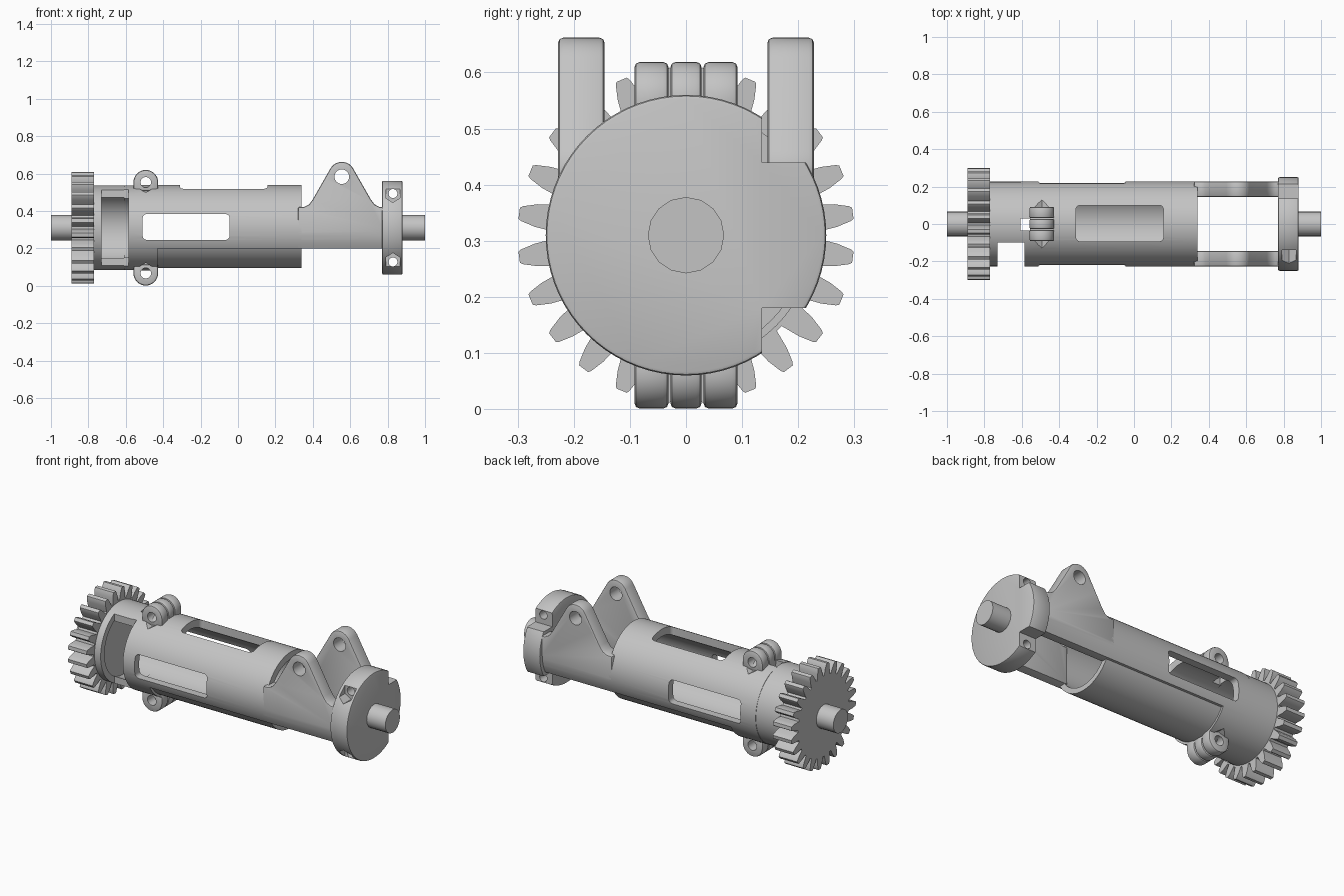
import bpy, bmesh, math
from mathutils import Vector

if "Cube" in bpy.data.objects:
    bpy.data.objects.remove(bpy.data.objects["Cube"], do_unlink=True)

AXIS_Z = 0.31
gray = bpy.data.materials.new("plain_gray")
gray.use_nodes = True
gray.diffuse_color = (0.55, 0.55, 0.55, 1)
gray.node_tree.nodes["Principled BSDF"].inputs["Base Color"].default_value = gray.diffuse_color


def arc(cx, cy, r, a0, a1, n):
    angles = [math.radians(a0 + (a1 - a0) * i / n) for i in range(n + 1)]
    return [(cx + r * math.cos(a), cy + r * math.sin(a)) for a in angles]


def circle(cx, cy, r, n=64, start=0):
    return arc(cx, cy, r, start, start + 360, n)[:-1]


def rect(x0, x1, y0, y1, r=0):
    if r == 0:
        return [(x0, y0), (x1, y0), (x1, y1), (x0, y1)]
    return (arc(x1 - r, y1 - r, r, 0, 90, 5) + arc(x0 + r, y1 - r, r, 90, 180, 5)
            + arc(x0 + r, y0 + r, r, 180, 270, 5) + arc(x1 - r, y0 + r, r, 270, 360, 5))


def prism(name, pts, axis, lo, hi):
    """Extrude a 2D profile along x (profile y,z), y (profile x,z) or z (profile x,y)."""
    place = {"x": lambda a, b, d: Vector((d, a, b)),
             "y": lambda a, b, d: Vector((a, d, b)),
             "z": lambda a, b, d: Vector((a, b, d))}[axis]
    bm = bmesh.new()
    ends = [[bm.verts.new(place(a, b, d)) for a, b in pts] for d in (lo, hi)]
    bm.faces.new(ends[0])
    bm.faces.new(ends[1])
    for i in range(len(pts)):
        j = (i + 1) % len(pts)
        bm.faces.new((ends[0][i], ends[0][j], ends[1][j], ends[1][i]))
    bmesh.ops.recalc_face_normals(bm, faces=bm.faces)
    mesh = bpy.data.meshes.new(name)
    bm.to_mesh(mesh)
    bm.free()
    mesh.materials.append(gray)
    obj = bpy.data.objects.new(name, mesh)
    bpy.context.collection.objects.link(obj)
    return obj


def activate(obj):
    bpy.ops.object.select_all(action="DESELECT")
    obj.select_set(True)
    bpy.context.view_layer.objects.active = obj


def combine(obj, other, operation="DIFFERENCE"):
    activate(obj)
    mod = obj.modifiers.new("bool", "BOOLEAN")
    mod.operation, mod.solver, mod.object = operation, "EXACT", other
    bpy.ops.object.modifier_apply(modifier=mod.name)
    bpy.data.objects.remove(other, do_unlink=True)


def cut(obj, pts, axis, lo, hi):
    combine(obj, prism("cutter", pts, axis, lo, hi))


def soften(obj, width):
    activate(obj)
    mod = obj.modifiers.new("bevel", "BEVEL")
    mod.width, mod.segments, mod.limit_method = width, 2, "ANGLE"
    mod.angle_limit = math.radians(50)
    bpy.ops.object.modifier_apply(modifier=mod.name)


def finish(obj):
    activate(obj)
    bpy.ops.object.shade_smooth_by_angle(angle=math.radians(30))


def ring(r, **kw):
    return circle(0, AXIS_Z, r, **kw)


# Gear with 24 tapered teeth
gear_pts = []
for i in range(24):
    mid = math.radians(i * 15 + 7.5)
    for r, half in ((0.235, 0.105), (0.27, 0.075), (0.295, 0.045), (0.3, 0.033),
                    (0.3, -0.033), (0.295, -0.045), (0.27, -0.075), (0.235, -0.105)):
        gear_pts.append((r * math.cos(mid - half), AXIS_Z + r * math.sin(mid - half)))
gear = prism("gear", gear_pts, "x", -0.89, -0.77)
finish(gear)

# Shaft stubs at both ends
for name, lo, hi in (("gear_shaft", -1, -0.88), ("end_shaft", 0.87, 1)):
    finish(prism(name, ring(0.068, n=16), "x", lo, hi))

# Collar behind the gear, hollow with an open slot at the front
collar = prism("collar", ring(0.226), "x", -0.775, -0.606)
cut(collar, ring(0.19), "x", -0.74, -0.5)
slot = rect(-0.73, -0.585, -0.5, -0.1)
cut(collar, slot, "z", 0, 0.7)
finish(collar)

# Main barrel with a smaller lower shell
barrel = prism("barrel", ring(0.228), "x", -0.61, 0.34)
lower = prism("lower_relief", rect(-0.4, 0.4, -0.1, 0.2), "x", -0.43, 0.5)
cut(lower, ring(0.215), "x", -0.6, 0.6)
combine(barrel, lower)
cut(barrel, ring(0.185), "x", -0.7, 0.5)
cut(barrel, slot, "z", 0, 0.7)
cut(barrel, rect(-0.51, -0.045, 0.245, 0.383, 0.022), "y", -0.4, 0.4)
cut(barrel, rect(-0.31, 0.157, -0.093, 0.1, 0.022), "z", 0.31, 0.7)
for side in (1, -1):
    # Gap beside each hinge lug and hexagonal nut recesses
    cut(barrel, rect(-0.7, -0.555, -0.035, 0.03), "z", AXIS_Z, AXIS_Z + side * 0.4)
    for face in (1, -1):
        cut(barrel, circle(-0.493, AXIS_Z + side * 0.243, 0.055, 6, 30),
            "y", face * 0.085, face * 0.14)
finish(barrel)

# Hinge lugs above and below, three plates each
for side, label in ((1, "top"), (-1, "bottom")):
    for i, (lo, hi) in enumerate(((-0.092, -0.031), (-0.028, 0.028), (0.031, 0.092))):
        base = AXIS_Z + side * 0.195
        pivot = AXIS_Z + side * 0.243
        pts = ([(-0.427, base)] + arc(-0.493, pivot, 0.066, 0, side * 180, 16)
               + [(-0.559, base)])
        lug = prism(f"{label}_lug_{i + 1}", pts, "y", lo, hi)
        soften(lug, 0.01)
        cut(lug, circle(-0.493, pivot, 0.028, 24), "y", -0.2, 0.2)
        finish(lug)

# Side arms with pierced ears, rounded underneath to follow the barrel
arm_pts = ([(0.32, 0.2), (0.78, 0.2), (0.78, 0.42), (0.755, 0.422), (0.73, 0.435), (0.711, 0.46)]
           + arc(0.555, 0.592, 0.07, 30, 150, 14)
           + [(0.399, 0.46), (0.38, 0.435), (0.355, 0.422), (0.32, 0.42)])
for side, label in ((1, "left"), (-1, "right")):
    arm = prism(f"{label}_arm", arm_pts, "y", side * 0.145, side * 0.228)
    soften(arm, 0.009)
    hull = arc(0, AXIS_Z, 0.228, 180, 360, 32) + [(0.228, 0.8), (-0.228, 0.8)]
    combine(arm, prism("hull", hull, "x", 0, 1), "INTERSECT")
    cut(arm, circle(0.555, 0.583, 0.039, 32), "y", -0.4, 0.4)
    finish(arm)

# End disc with bolt seats on the back and nut pockets on the front
disc = prism("end_disc", ring(0.25, n=72), "x", 0.77, 0.88)
soften(disc, 0.007)
for side in (1, -1):
    bolt = AXIS_Z + side * 0.183
    cut(disc, rect(0.135, 0.4, AXIS_Z + side * 0.13, AXIS_Z + side * 0.4), "x", 0.7, 0.95)
    pocket = [(0.828, bolt - side * 0.048), (0.866, bolt - side * 0.024),
              (0.866, bolt + side * 0.2), (0.79, bolt + side * 0.2), (0.79, bolt - side * 0.024)]
    cut(disc, pocket, "y", -0.4, -0.14)
    cut(disc, circle(0.828, bolt, 0.024, 24), "y", -0.4, 0.4)
finish(disc)
